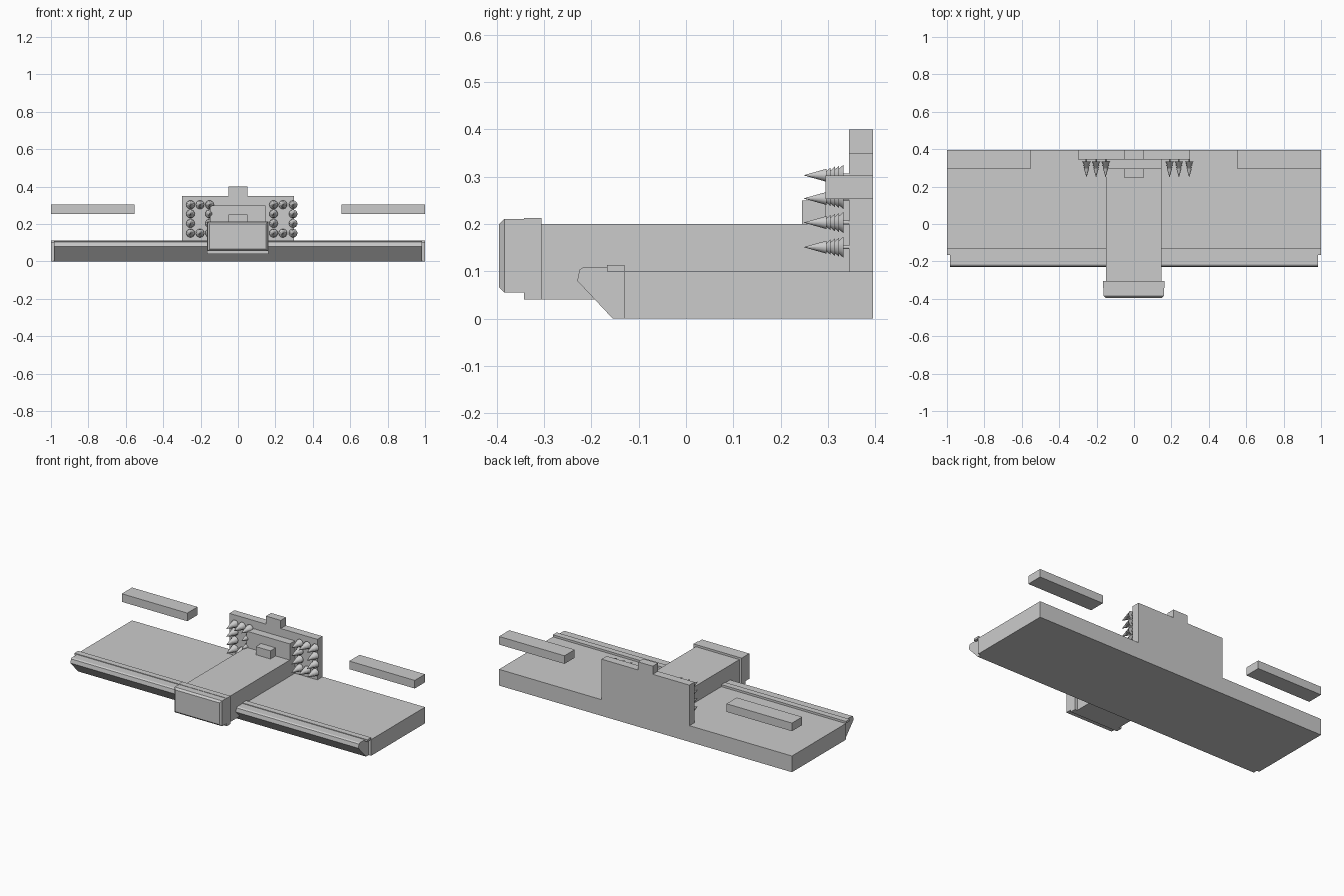
import bpy, bmesh, math

if "Cube" in bpy.data.objects:
    bpy.data.objects.remove(bpy.data.objects["Cube"])

grey = bpy.data.materials.new("light_grey")
grey.diffuse_color = (0.6, 0.6, 0.6, 1)
grey.use_nodes = True
grey.node_tree.nodes["Principled BSDF"].inputs["Base Color"].default_value = grey.diffuse_color


def finish(name, bm):
    bmesh.ops.recalc_face_normals(bm, faces=bm.faces)
    me = bpy.data.meshes.new(name)
    bm.to_mesh(me)
    bm.free()
    me.materials.append(grey)
    ob = bpy.data.objects.new(name, me)
    bpy.context.collection.objects.link(ob)
    return ob


def box(name, x, y, z, front_bevel=0):
    """Box from (min, max) ranges, optionally chamfered around its front face."""
    bm = bmesh.new()
    bmesh.ops.create_cube(bm, size=1)
    for v in bm.verts:
        v.co = [r[0] if c < 0 else r[1] for c, r in zip(v.co, (x, y, z))]
    if front_bevel:
        edges = [e for e in bm.edges if all(abs(v.co.y - y[0]) < 1e-5 for v in e.verts)]
        bmesh.ops.bevel(bm, geom=edges, offset=front_bevel, segments=1, affect='EDGES')
    return finish(name, bm)


def extrude_x(name, profile, x0, x1):
    """Extrude a (y, z) profile along x."""
    bm = bmesh.new()
    f = bm.faces.new([bm.verts.new((x0, y, z)) for y, z in profile])
    new = bmesh.ops.extrude_face_region(bm, geom=[f])["geom"]
    for v in new:
        if isinstance(v, bmesh.types.BMVert):
            v.co.x = x1
    return finish(name, bm)


# Wide base slab, top ridge and chamfered front bar
box("base_slab", (-1, 1), (-0.13, 0.395), (0, 0.1))
box("top_ridge", (-1, 1), (-0.167, -0.13), (0.1, 0.113))
extrude_x("front_bar", [(-0.13, 0), (-0.155, 0), (-0.23, 0.08), (-0.225, 0.104),
                        (-0.216, 0.109), (-0.13, 0.109)], -0.983, 0.983)

# Central beam with collar and nose
box("central_beam", (-0.15, 0.147), (-0.31, 0.345), (0.04, 0.2))
box("beam_collar", (-0.166, 0.163), (-0.343, -0.306), (0.04, 0.213))
box("beam_nose", (-0.163, 0.16), (-0.395, -0.343), (0.055, 0.211), 0.011)

# Back plate, its knob, inner block and small step
box("back_plate", (-0.3, 0.3), (0.345, 0.395), (0.1, 0.35))
box("plate_knob", (-0.05, 0.05), (0.345, 0.395), (0.35, 0.4))
box("inner_block", (-0.15, 0.147), (0.295, 0.345), (0.2, 0.3))
box("small_step", (-0.05, 0.05), (0.245, 0.295), (0.2, 0.25))

# Floating bars on both sides
for side, x in (("left", (-1, -0.553)), ("right", (0.553, 1))):
    box("floating_bar_" + side, x, (0.295, 0.395), (0.253, 0.303))

# Tiered spikes: (y, radius) profile turned around the y axis
SPIKE = [(0.25, 0.0005), (0.297, 0.014), (0.297, 0.009), (0.306, 0.017), (0.306, 0.011),
         (0.315, 0.019), (0.315, 0.013), (0.324, 0.021), (0.324, 0.015),
         (0.333, 0.023), (0.333, 0.004), (0.347, 0.004)]


def spike(name, cx, cz, sides=14):
    bm = bmesh.new()
    rings = []
    for y, r in SPIKE:
        rings.append([bm.verts.new((cx + r * math.cos(2 * math.pi * i / sides), y,
                                    cz + r * math.sin(2 * math.pi * i / sides)))
                      for i in range(sides)])
    for a, b in zip(rings, rings[1:]):
        for i in range(sides):
            j = (i + 1) % sides
            bm.faces.new((a[i], a[j], b[j], b[i]))
    bm.faces.new(rings[0])
    bm.faces.new(rings[-1])
    ob = finish(name, bm)
    bpy.ops.object.select_all(action='DESELECT')
    ob.select_set(True)
    bpy.context.view_layer.objects.active = ob
    bpy.ops.object.shade_smooth_by_angle(angle=math.radians(40))


# Spikes form a rectangular ring on each side of the beam
for side, xs in (("left", (-0.254, -0.203, -0.152)), ("right", (0.19, 0.24, 0.295))):
    for row, z in enumerate((0.303, 0.254, 0.203, 0.151)):
        for col, x in enumerate(xs):
            if col != 1 or row in (0, 3):
                spike(f"spike_{side}_{row}_{col}", x, z)
